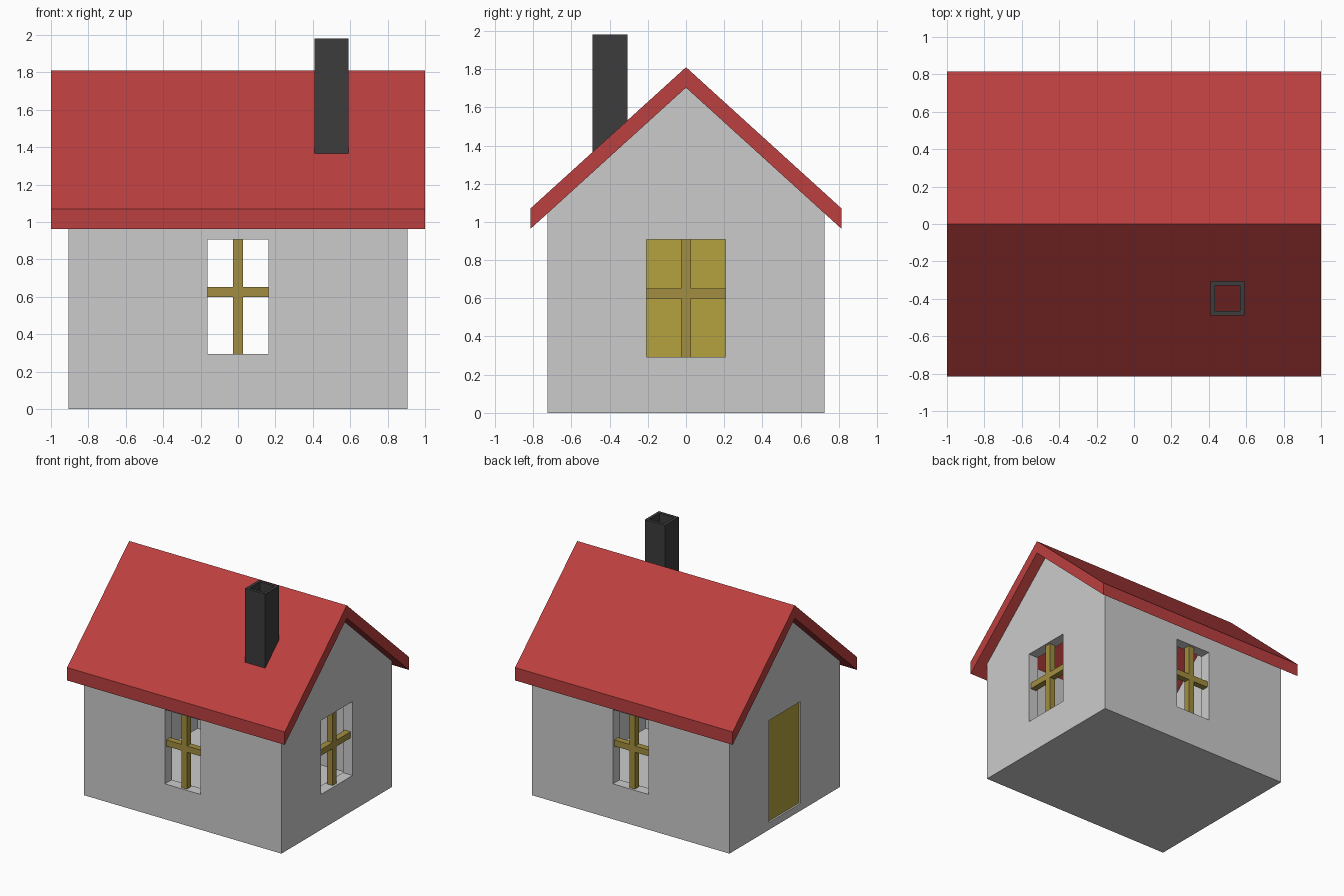
import bpy, bmesh
from mathutils import Matrix

if "Cube" in bpy.data.objects:
    bpy.data.objects.remove(bpy.data.objects["Cube"])


def material(name, rgb):
    m = bpy.data.materials.new(name)
    m.diffuse_color = (*rgb, 1)
    m.use_nodes = True
    m.node_tree.nodes["Principled BSDF"].inputs["Base Color"].default_value = m.diffuse_color
    return m


RED = material("roof_red", (0.5, 0.05, 0.05))
BLACK = material("soot_black", (0.045, 0.045, 0.045))
WOOD = material("frame_wood", (0.36, 0.27, 0.05))
DOOR = material("door_wood", (0.46, 0.36, 0.05))


def finish(bm, name, mat=None):
    bmesh.ops.recalc_face_normals(bm, faces=bm.faces)
    me = bpy.data.meshes.new(name)
    bm.to_mesh(me)
    bm.free()
    ob = bpy.data.objects.new(name, me)
    bpy.context.collection.objects.link(ob)
    if mat:
        me.materials.append(mat)
    return ob


def add_box(bm, lo, hi):
    size = [b - a for a, b in zip(lo, hi)]
    mid = [(a + b) / 2 for a, b in zip(lo, hi)]
    mtx = Matrix.Translation(mid) @ Matrix.Diagonal((*size, 1))
    bmesh.ops.create_cube(bm, size=1, matrix=mtx)


def box(name, lo, hi, mat=None):
    bm = bmesh.new()
    add_box(bm, lo, hi)
    return finish(bm, name, mat)


def prism_x(name, profile, half, mat=None):
    """Extrude a y-z profile from x = -half to x = half."""
    bm = bmesh.new()
    face = bm.faces.new([bm.verts.new((-half, y, z)) for y, z in profile])
    geo = bmesh.ops.extrude_face_region(bm, geom=[face])["geom"]
    bmesh.ops.translate(bm, vec=(2 * half, 0, 0),
                        verts=[v for v in geo if isinstance(v, bmesh.types.BMVert)])
    return finish(bm, name, mat)


def cut(ob, cutter):
    mod = ob.modifiers.new("cut", 'BOOLEAN')
    mod.operation = 'DIFFERENCE'
    mod.solver = 'EXACT'
    mod.object = cutter
    cutter.hide_render = True
    bpy.context.view_layer.objects.active = ob
    bpy.ops.object.modifier_apply(modifier=mod.name)
    bpy.data.objects.remove(cutter)


HX, HY, T = 0.907, 0.725, 0.09      # wall half sizes and thickness
RIDGE, EAVE_Y, SLOPE = 1.81, 0.815, 0.908
ROOF_T = 0.107                       # vertical roof thickness
Z0, Z1 = 0.293, 0.907                # window bottom and top
WX, WY = 0.163, 0.208                # window half widths, long and gable walls


def roof_z(y):
    return RIDGE - SLOPE * abs(y)


# walls: hollow gabled shell with a floor
eave = roof_z(HY) - ROOF_T
walls = prism_x("walls", [(-HY, 0), (HY, 0), (HY, eave),
                          (0, RIDGE - ROOF_T), (-HY, eave)], HX)
cut(walls, box("room_cutter", (-HX + T, -HY + T, 0.06), (HX - T, HY - T, 2.2)))
cut(walls, box("long_window_cutter", (-WX, -1, Z0), (WX, 1, Z1)))
cut(walls, box("gable_window_cutter", (0.5, -WY, Z0), (1.2, WY, Z1)))
cut(walls, box("doorway_cutter", (-1.2, -WY, 0.06), (-0.5, WY, Z1)))

# roof: chevron profile
ez = roof_z(EAVE_Y)
prism_x("roof", [(-EAVE_Y, ez), (0, RIDGE), (EAVE_Y, ez), (EAVE_Y, ez - ROOF_T),
                 (0, RIDGE - ROOF_T), (-EAVE_Y, ez - ROOF_T)], 1.0, RED)

# door set slightly into the left gable
box("door", (-HX + 0.015, -WY, 0.06), (-HX + 0.065, WY, Z1), DOOR)

# window crosses centred in the wall thickness
B, ZM = 0.026, 0.625
for name, y in (("front", -HY + T / 2), ("back", HY - T / 2)):
    bm = bmesh.new()
    add_box(bm, (-B, y - B, Z0), (B, y + B, Z1))
    add_box(bm, (-WX, y - B, ZM - B), (WX, y + B, ZM + B))
    finish(bm, name + "_window_bars", WOOD)
x = HX - T / 2
bm = bmesh.new()
add_box(bm, (x - B, -B, Z0), (x + B, B, Z1))
add_box(bm, (x - B, -WY, ZM - B), (x + B, WY, ZM + B))
finish(bm, "right_window_bars", WOOD)

# chimney: open square tube whose foot follows the roof slope
bm = bmesh.new()
rings = []
for r in (0.092, 0.067):
    corners = [(0.5 + sx * r, -0.397 + sy * r)
               for sx, sy in ((-1, -1), (1, -1), (1, 1), (-1, 1))]
    rings.append([bm.verts.new((cx, cy, roof_z(cy) - 0.005)) for cx, cy in corners])
    rings.append([bm.verts.new((cx, cy, 1.98)) for cx, cy in corners])
ob_, ot, ib, it = rings
for a, b in ((ob_, ot), (ot, it), (it, ib), (ib, ob_)):
    for i in range(4):
        j = (i + 1) % 4
        bm.faces.new((a[i], a[j], b[j], b[i]))
finish(bm, "chimney", BLACK)
